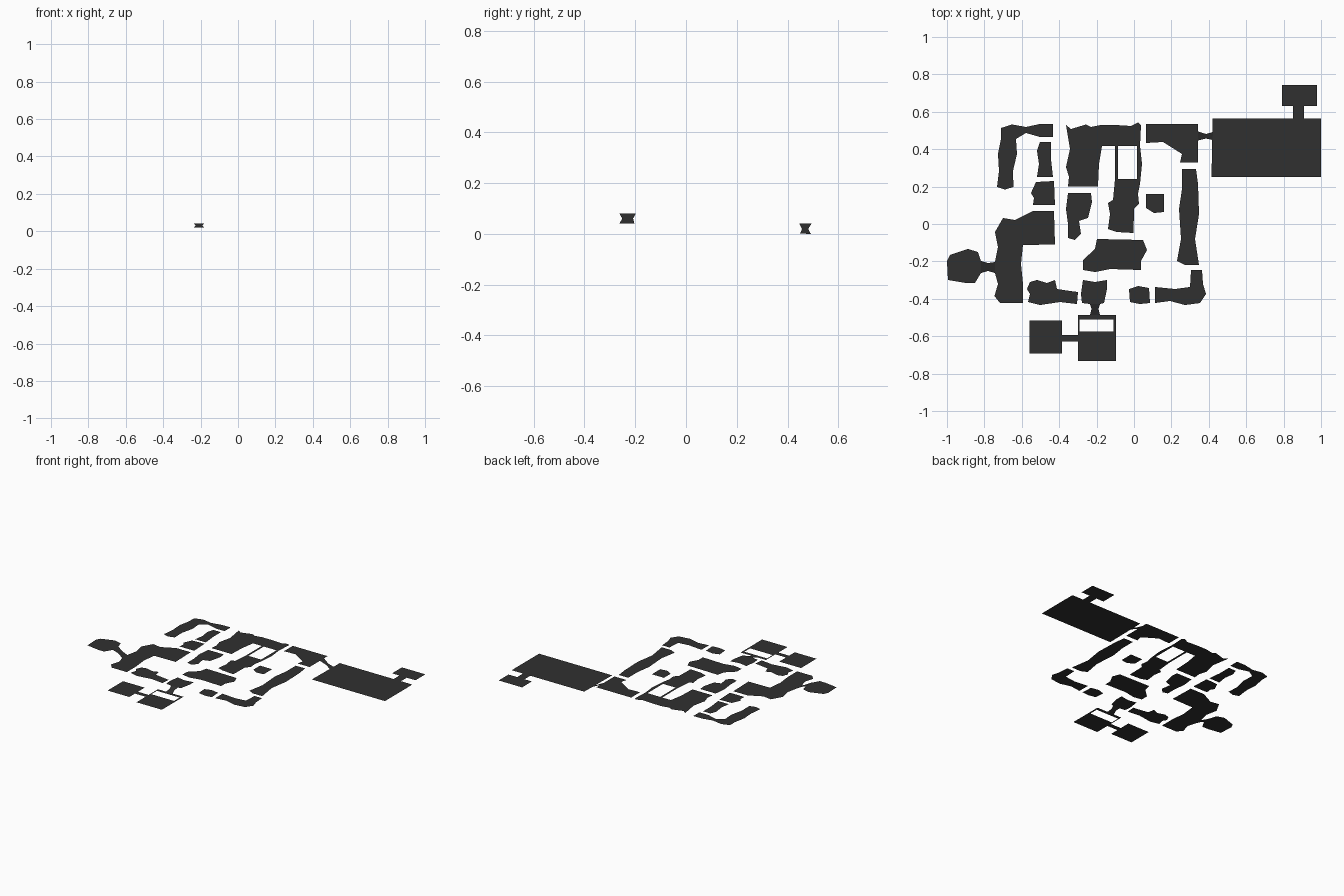
import bpy, bmesh
from mathutils import Vector

# plan is drawn on a sheet: 187 plan units = 1 model unit, origin at (1134, 225), y down
SCALE, OX, OY = 187.0, 1134.0, 225.0
MAIN, HIGH, LOW, MID = 0.041, 0.08, 0.0, 0.02   # floor levels

mat = bpy.data.materials.new("dark_floor")
mat.diffuse_color = (0.03, 0.03, 0.03, 1)


def plan(p, z):
    return Vector(((p[0] - OX) / SCALE, (OY - p[1]) / SCALE, z))


def rect(x0, y0, x1, y1):
    return [(x0, y0), (x1, y0), (x1, y1), (x0, y1)]


def floor(name, outline, level=MAIN, hole=None):
    """Flat floor sheet from an outline, with an optional opening; level may be a function of (x, y)."""
    bm = bmesh.new()
    edges = []
    for loop in [outline] + ([hole] if hole else []):
        vs = [bm.verts.new(plan(p, level(*p) if callable(level) else level)) for p in loop]
        edges += [bm.edges.new((vs[i - 1], vs[i])) for i in range(len(vs))]
    bmesh.ops.triangle_fill(bm, edges=edges, use_beauty=True, normal=(0, 0, 1))
    for f in bm.faces:
        f.normal_update()
        if f.normal.z < 0:
            f.normal_flip()
    me = bpy.data.meshes.new(name)
    bm.to_mesh(me)
    bm.free()
    me.materials.append(mat)
    ob = bpy.data.objects.new(name, me)
    bpy.context.collection.objects.link(ob)
    return ob


def ramp(a, za, b, zb, axis):
    """Height varying linearly between two plan positions along one axis."""
    return lambda x, y: za + (zb - za) * ((x, y)[axis] - a) / (b - a)


# west side islands
floor("northwest_corner", [(1001, 129), (1012, 125.5), (1026, 128), (1040, 125), (1053, 125),
      (1053, 138), (1040, 138), (1026, 134), (1016, 140), (1017, 155), (1013, 172),
      (1013.5, 188), (1005, 190.5), (997, 188), (999, 172), (998, 155), (1001, 140)])
floor("west_passage", [(1040, 143), (1051, 143), (1051, 160), (1053, 178), (1037, 178),
      (1039, 165), (1037, 152)])
floor("west_chamber", [(1036, 183), (1054, 182), (1055, 206), (1033, 206), (1034, 199), (1031, 194)])
floor("southwest_hall", [(995, 233), (1003, 219), (1015, 221), (1033, 212), (1054, 212), (1055, 245.5),
      (1023, 246), (1021, 265), (1023, 285), (1023, 304), (1000, 304), (994.5, 297),
      (998, 285), (995, 274), (995, 263), (998, 248)])

# raised west room and its ramp
floor("west_room", [(950, 256), (968, 250), (978, 253), (981, 262), (981, 274), (975, 284),
      (966, 284), (948, 281), (947, 262)], HIGH)
floor("west_ramp", [(981, 262), (988, 264), (995, 263), (995, 274), (988, 272), (981, 274)],
      ramp(981, HIGH, 995, MAIN, 0))

# central islands
floor("north_hall", [(1066, 126), (1071, 130), (1086, 125.5), (1091, 128), (1101, 126), (1115, 126),
      (1131, 127), (1138, 123.5), (1141, 126), (1140, 147), (1142, 165), (1140, 185),
      (1138, 195), (1139, 205), (1134, 210), (1133.5, 234), (1117, 233), (1108, 230),
      (1110, 215), (1108, 204), (1113, 201), (1115, 180), (1115, 147), (1102, 147),
      (1099, 165), (1098, 187.5), (1068, 187.5), (1069, 178), (1066, 168), (1070, 150)],
      hole=rect(1118, 147, 1137, 180))
floor("inner_passage", [(1068, 194), (1091, 194), (1092, 203), (1088, 219), (1079, 222), (1081, 235),
      (1075, 241), (1068, 239), (1068, 225), (1066, 210)])
floor("centre_hall", [(1097, 240), (1143, 241), (1147, 251), (1141, 262), (1141, 271), (1110, 270),
      (1095, 273), (1083, 271), (1083, 261), (1095, 250)])
floor("small_chamber", [(1146, 195), (1164, 195), (1164, 213), (1154, 214), (1146, 209)])

# east side islands
floor("northeast_corner", [(1146, 125), (1198, 125), (1198, 163.5), (1180, 163.5), (1182, 155),
      (1171, 148), (1163, 143), (1146, 144)])
floor("east_passage", [(1182, 170), (1196, 170), (1198, 185), (1199, 215), (1195, 240), (1199, 266),
      (1185, 266), (1177, 262), (1181, 240), (1179, 210), (1182, 190)])
floor("southeast_corner", [(1155, 288), (1175, 290), (1190, 288), (1191, 271), (1202, 271), (1203, 285),
      (1206, 295), (1200, 304), (1185, 306), (1170, 302), (1155, 304)])

# south islands
floor("south_passage", [(1030, 283), (1037, 281), (1047, 284), (1055, 281), (1057, 290), (1070, 292),
      (1078, 293), (1077, 305), (1060, 303), (1040, 306), (1028, 303), (1030, 295), (1027, 290)])
floor("south_chamber", [(1083, 281), (1095, 283), (1107, 281), (1107, 290), (1104, 304), (1100, 305),
      (1090, 305), (1082, 304), (1081, 295)])
floor("south_alcove", [(1129, 290), (1138, 287), (1149, 289), (1150, 304), (1140, 305), (1130, 303)])

# lower east rooms with connecting ramp and corridor
floor("east_ramp", [(1198, 132.5), (1206, 135), (1213, 133), (1212.5, 141), (1206, 139.5), (1198, 141.5)],
      ramp(1198, MAIN, 1213, LOW, 0))
floor("great_east_room", [(1212.5, 119.5), (1321, 119.5), (1321, 178), (1211.5, 178)], LOW)
floor("east_corridor", rect(1293, 107, 1304, 119.5), LOW)
floor("east_annex", rect(1282, 86, 1317, 107), LOW)

# south rooms with connecting ramp and corridor
floor("south_ramp", [(1090, 305), (1100, 305), (1098.5, 310), (1100, 316), (1090, 316), (1091.5, 310)],
      ramp(305, MAIN, 316, MID, 1))
floor("south_room", rect(1078, 316, 1116, 362), MID, hole=rect(1079.5, 320.5, 1113.5, 332.5))
floor("south_corridor", rect(1062, 336, 1078, 342.5), MID)
floor("south_annex", rect(1029.5, 321.5, 1062, 354.5), MID)
